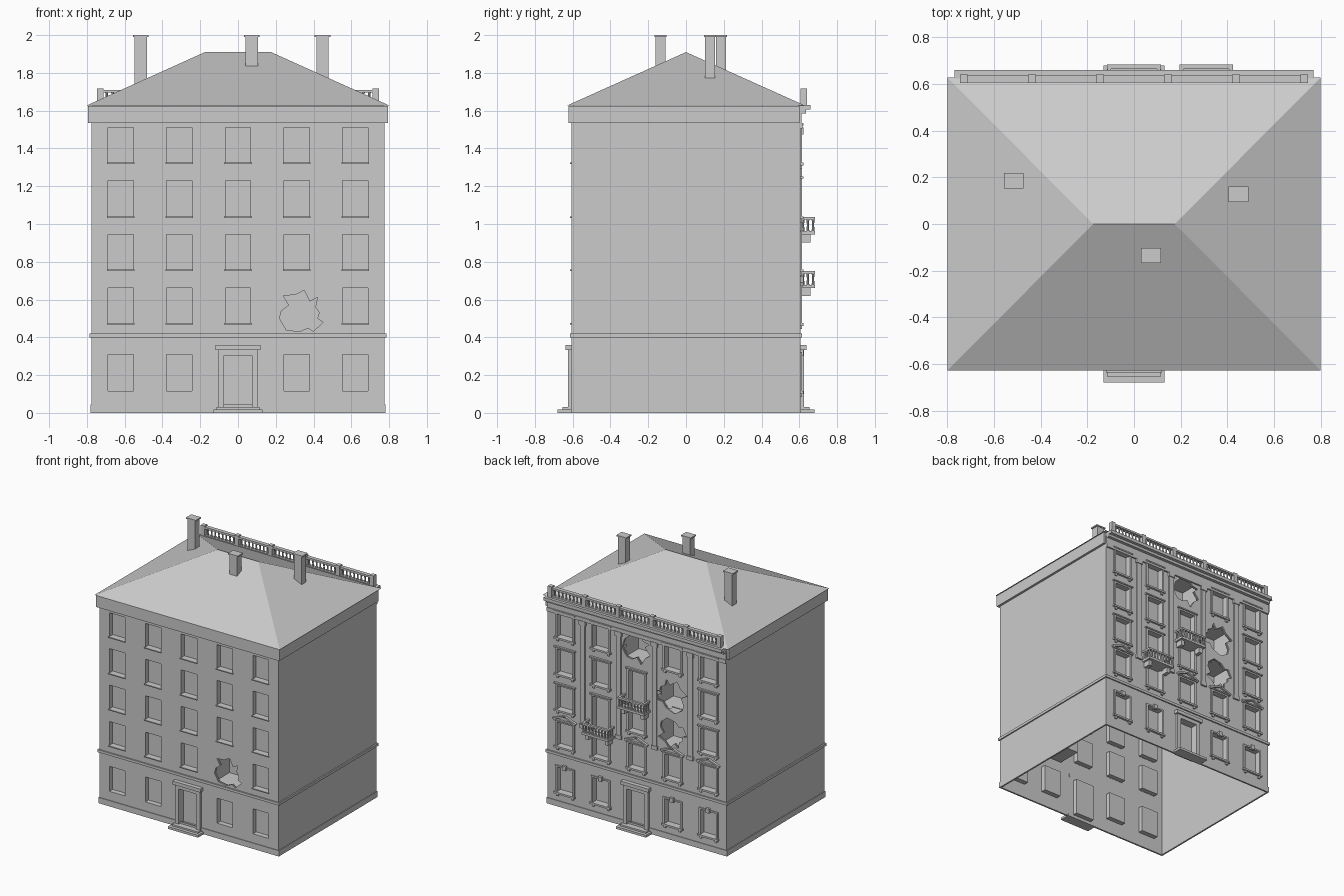
import bpy, bmesh, math
from mathutils import Matrix, Vector

if "Cube" in bpy.data.objects:
    bpy.data.objects.remove(bpy.data.objects["Cube"])

plaster = bpy.data.materials.new("plaster_grey")
plaster.use_nodes = True
GREY = (0.6, 0.6, 0.6, 1)
plaster.diffuse_color = GREY
plaster.node_tree.nodes["Principled BSDF"].inputs["Base Color"].default_value = GREY

HX, HY = 0.775, 0.605          # half sizes of the walls
FRONT, BACK = -1, 1
COLS = [i * 0.31 for i in range(-2, 3)]
ROWS = [(0.115, 0.31), (0.475, 0.66), (0.76, 0.945), (1.04, 1.23), (1.325, 1.51)]
WIN = 0.0675                   # half window width


def box(bm, x0, x1, y0, y1, z0, z1, tilt=0):
    size = Matrix.Diagonal((x1 - x0, abs(y1 - y0), z1 - z0, 1))
    centre = Matrix.Translation(((x0 + x1) / 2, (y0 + y1) / 2, (z0 + z1) / 2))
    bmesh.ops.create_cube(bm, size=1, matrix=centre @ Matrix.Rotation(tilt, 4, 'Y') @ size)


def wall_box(bm, side, x, half, d0, d1, z0, z1, tilt=0):
    """Box on a facade; d is the distance out from the wall plane."""
    box(bm, x - half, x + half, side * (HY + d0), side * (HY + d1), z0, z1, tilt)


def ring(bm, out, z0, z1):
    """Band around all four walls."""
    for s in (-1, 1):
        box(bm, -HX - out, HX + out, s * (HY - 0.004), s * (HY + out), z0, z1)
        xs = sorted((s * (HX - 0.004), s * (HX + out)))
        box(bm, xs[0], xs[1], -HY, HY, z0, z1)


def baluster(bm, x, y, z0, z1):
    h = (z1 - z0) / 2
    for k, (a, b) in enumerate(((0.008, 0.005), (0.005, 0.008))):
        bmesh.ops.create_cone(bm, cap_ends=True, segments=8, radius1=a, radius2=b, depth=h,
                              matrix=Matrix.Translation((x, y, z0 + h * (k + 0.5))))


def finish(bm, name):
    mesh = bpy.data.meshes.new(name)
    bm.to_mesh(mesh)
    bm.free()
    mesh.materials.append(plaster)
    obj = bpy.data.objects.new(name, mesh)
    bpy.context.collection.objects.link(obj)
    return obj


def subtract(obj, cutter):
    mod = obj.modifiers.new("cut", 'BOOLEAN')
    mod.operation, mod.solver, mod.object = 'DIFFERENCE', 'EXACT', cutter
    bpy.context.view_layer.update()
    mesh = bpy.data.meshes.new_from_object(obj.evaluated_get(bpy.context.evaluated_depsgraph_get()))
    obj.modifiers.clear()
    obj.data = mesh
    bpy.data.objects.remove(cutter)


# Broken wall openings: facade, x, z, turn, scale
HOLES = [(FRONT, 0.335, 0.54, 0, 1), (BACK, 0.0, 1.42, 2.0, 1.05),
         (BACK, -0.3, 1.13, 0.5, 1.1), (BACK, -0.3, 0.82, 3.5, 1)]
JAGGED = [(-.105, 0), (-.115, -.04), (-.08, -.1), (-.01, -.11), (.035, -.09), (.065, -.108),
          (.115, -.06), (.085, -.04), (.095, -.01), (.075, .02), (.085, .07), (.045, .05),
          (.015, .11), (-.03, .085), (-.095, .08), (-.065, .03)]
DAMAGED = {(FRONT, 3, 1), (BACK, 2, 4), (BACK, 1, 3), (BACK, 1, 2)}
BALCONIES = [(3, 2, 0.66), (2, 3, 0.945)]   # column, row, slab height

# Every intact window as (facade, x, bottom, top, row)
windows = []
for side in (FRONT, BACK):
    for c, x in enumerate(COLS):
        for r, (z0, z1) in enumerate(ROWS):
            if (side, c, r) in DAMAGED or (c == 2 and r == 0):
                continue
            for bc, br, slab in BALCONIES:
                if side == BACK and (c, r) == (bc, br):
                    z0 = slab + 0.022
            windows.append((side, x, z0, z1, r))

# Walls: hollow shell with recessed windows, doors and exposed rooms
bm = bmesh.new()
box(bm, -HX, HX, -HY, HY, 0, 1.6)
walls = finish(bm, "walls")
bm = bmesh.new()
box(bm, -HX + 0.008, HX - 0.008, -HY + 0.008, HY - 0.008, -0.1, 1.53)
cavity = finish(bm, "cavity")


def recesses(name, pad, out):
    bm = bmesh.new()
    for side, x, z0, z1, r in windows:
        wall_box(bm, side, x, WIN + pad, -0.04 - pad, out, z0 - pad, z1 + pad)
    for side in (FRONT, BACK):
        wall_box(bm, side, 0, 0.075 + pad, -0.04 - pad, out, 0.03 - pad, 0.305 + pad)
    for side, x, z, turn, s in HOLES:
        wall_box(bm, side, x, 0.125 + pad, -0.2 - pad, -0.02 + pad, z - 0.115 - pad, z + 0.115 + pad)
    return finish(bm, name)


subtract(cavity, recesses("linings", 0.006, 0.02))
subtract(walls, cavity)
subtract(walls, recesses("recesses", 0, 0.02))
bm = bmesh.new()
for side, x, z, turn, s in HOLES:
    spin = Matrix.Rotation(turn, 2)
    pts = [spin @ Vector(p) * s for p in JAGGED]
    face = bm.faces.new([bm.verts.new((x + p.x, side * (HY + 0.03), z + p.y)) for p in pts])
    grown = bmesh.ops.extrude_face_region(bm, geom=[face])["geom"]
    bmesh.ops.translate(bm, vec=(0, -side * 0.08, 0),
                        verts=[v for v in grown if isinstance(v, bmesh.types.BMVert)])
bmesh.ops.recalc_face_normals(bm, faces=bm.faces)
subtract(walls, finish(bm, "holes"))

# Plinth and string course
bm = bmesh.new()
ring(bm, 0.005, 0, 0.045)
finish(bm, "plinth")
bm = bmesh.new()
ring(bm, 0.01, 0.4, 0.42)
finish(bm, "string_course")

# Cornices: plain on front and sides, stepped at the back
bm = bmesh.new()
box(bm, -HX - 0.018, HX + 0.018, -HY - 0.018, HY - 0.005, 1.535, 1.625)
finish(bm, "cornice")
bm = bmesh.new()
for half, out, z0, z1 in ((HX, 0.012, 1.505, 1.535), (HX, 0.006, 1.535, 1.585),
                          (0.77, 0.03, 1.585, 1.605), (0.77, 0.055, 1.605, 1.63)):
    wall_box(bm, BACK, 0, half, -0.01, out, z0, z1)
finish(bm, "back_cornice")

# Hipped roof
bm = bmesh.new()
eave = [bm.verts.new((x * 0.8, y * 0.628, 1.628)) for x, y in ((-1, -1), (1, -1), (1, 1), (-1, 1))]
left, right = [bm.verts.new((x, 0, 1.91)) for x in (-0.175, 0.175)]
a, b, c, d = eave
for f in ((d, c, b, a), (a, b, right, left), (c, d, left, right), (b, c, right), (d, a, left)):
    bm.faces.new(f)
finish(bm, "roof")

# Chimneys
bm = bmesh.new()
for x, y in ((-0.515, 0.185), (0.073, -0.135), (0.448, 0.127)):
    box(bm, x - 0.032, x + 0.032, y - 0.027, y + 0.027, 1.64, 1.99)
    box(bm, x - 0.042, x + 0.042, y - 0.033, y + 0.033, 1.99, 2.0)
finish(bm, "chimneys")

# Roof balustrade
bm = bmesh.new()
for i in range(6):
    x = -0.73 + i * 0.292
    wall_box(bm, BACK, x, 0.017, 0, 0.035, 1.625, 1.718)
    if i < 5:
        wall_box(bm, BACK, x + 0.146, 0.13, 0.002, 0.033, 1.695, 1.71)
        wall_box(bm, BACK, x + 0.146, 0.13, 0.002, 0.033, 1.628, 1.645)
        for k in range(8):
            baluster(bm, x + 0.035 + k * 0.0317, HY + 0.017, 1.645, 1.695)
finish(bm, "roof_balustrade")

# Doorways with canopy and steps on both facades
bm = bmesh.new()
for side in (FRONT, BACK):
    for x in (-0.091, 0.091):
        wall_box(bm, side, x, 0.016, -0.01, 0.02, 0, 0.33)
    wall_box(bm, side, 0, 0.107, -0.01, 0.02, 0.305, 0.333)
    wall_box(bm, side, 0, 0.12, -0.01, 0.032, 0.333, 0.36)
    wall_box(bm, side, 0, 0.13, -0.01, 0.075, 0, 0.018)
    wall_box(bm, side, 0, 0.113, -0.01, 0.05, 0.018, 0.03)
finish(bm, "doorways")

# Window sills, surrounds, lintels and open pediments
bm = bmesh.new()
for side, x, z0, z1, r in windows:
    if side == FRONT:
        if r:
            wall_box(bm, side, x, 0.073, -0.01, 0.01, z0 - 0.008, z0)
        continue
    for s in (-1, 1):
        wall_box(bm, side, x + s * 0.075, 0.008, -0.005, 0.008, z0, z1)
        wall_box(bm, side, x + s * 0.065, 0.009, -0.005, 0.01, z0 - 0.032, z0 - 0.012)
        if r == 1 and x != COLS[3]:
            wall_box(bm, side, x + s * 0.052, 0.05, -0.005, 0.018, z1 + 0.035, z1 + 0.047, s * 0.35)
    wall_box(bm, side, x, 0.09, -0.005, 0.016, z0 - 0.014, z0)
    wall_box(bm, side, x, 0.083, -0.005, 0.008, z1, z1 + 0.012)
    if r == 0:
        wall_box(bm, side, x, 0.016, -0.005, 0.018, z1 - 0.01, z1 + 0.025)
    else:
        wall_box(bm, side, x, 0.092, -0.005, 0.016, z1 + 0.012, z1 + 0.022)
finish(bm, "window_trim")

# Pilasters
bm = bmesh.new()
for x in (-0.465, -0.155, 0.155, 0.465):
    wall_box(bm, BACK, x, 0.02, -0.005, 0.01, 0.68, 1.51)
    wall_box(bm, BACK, x, 0.028, -0.005, 0.016, 1.475, 1.51)
    wall_box(bm, BACK, x, 0.026, -0.005, 0.014, 0.67, 0.7)
finish(bm, "pilasters")

# Balconies
bm = bmesh.new()
for col, row, z in BALCONIES:
    x = COLS[col]
    wall_box(bm, BACK, x, 0.115, -0.005, 0.078, z, z + 0.018)
    for s in (-1, 1):
        wall_box(bm, BACK, x + s * 0.085, 0.015, -0.005, 0.055, z - 0.042, z)
        wall_box(bm, BACK, x + s * 0.106, 0.008, -0.005, 0.078, z + 0.078, z + 0.092)
        for d in (0.015, 0.04, 0.068):
            baluster(bm, x + s * 0.106, HY + d, z + 0.018, z + 0.08)
    wall_box(bm, BACK, x, 0.115, 0.06, 0.078, z + 0.078, z + 0.092)
    for k in range(-3, 4):
        baluster(bm, x + k * 0.027, HY + 0.068, z + 0.018, z + 0.08)
finish(bm, "balconies")
